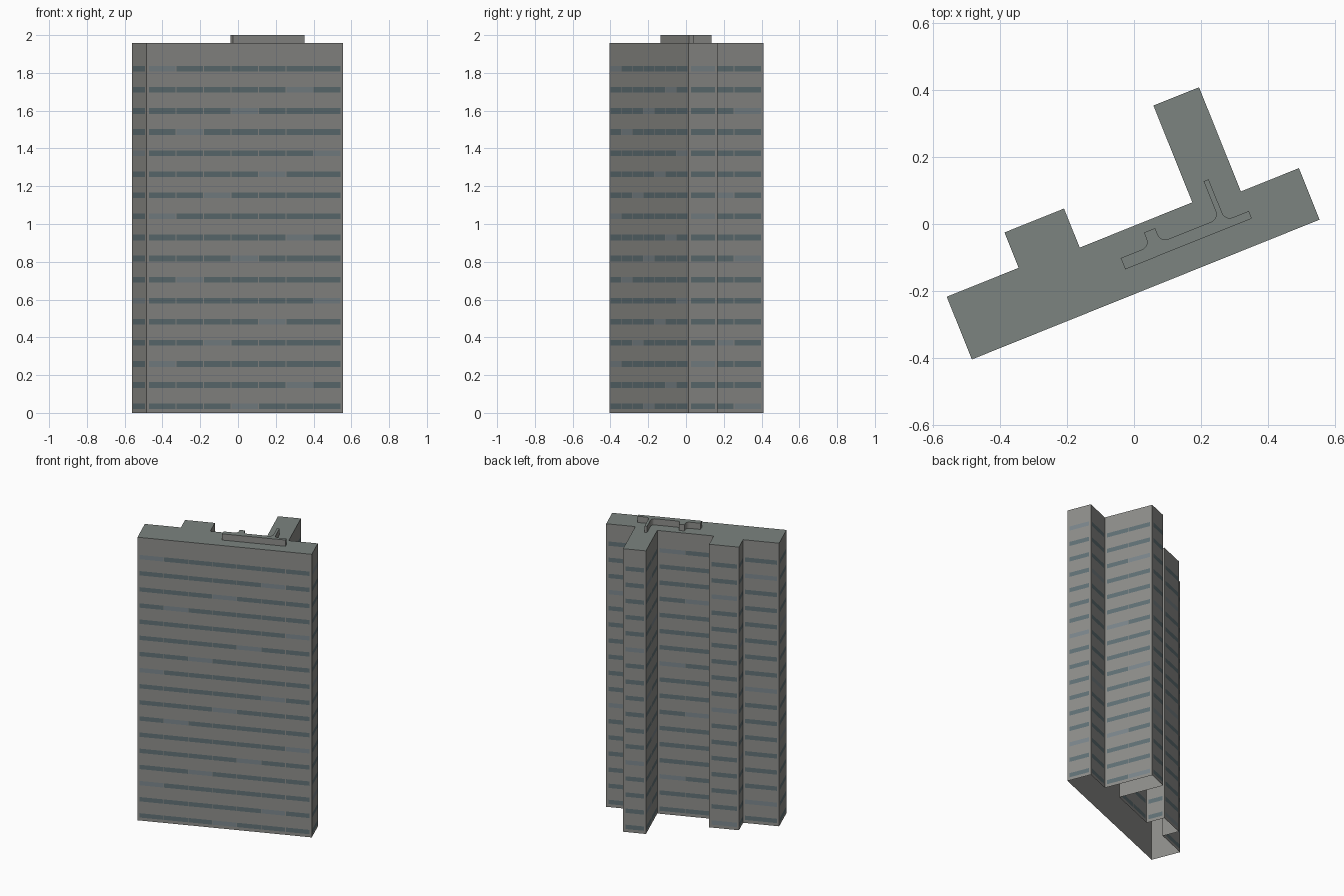
import bpy, math
from mathutils import Vector, Matrix

if "Cube" in bpy.data.objects:
    bpy.data.objects.remove(bpy.data.objects["Cube"])

ROT = Matrix.Rotation(math.radians(21.9), 2)   # the tower is turned on the plot
ROOF_Z, TOP_Z = 1.957, 2.0


def material(name, rgb):
    m = bpy.data.materials.new(name)
    m.diffuse_color = (*rgb, 1)
    m.use_nodes = True
    m.node_tree.nodes["Principled BSDF"].inputs["Base Color"].default_value = m.diffuse_color
    return m


WALL = material("wall_grey", (0.27, 0.27, 0.255))
ROOF = material("roof_grey", (0.20, 0.23, 0.215))
GLASS = material("dark_glass", (0.12, 0.165, 0.18))
PALE = material("pale_glass", (0.20, 0.24, 0.26))


def add_mesh(name, verts, faces, mats, indices):
    me = bpy.data.meshes.new(name)
    me.from_pydata(verts, [], faces)
    for m in mats:
        me.materials.append(m)
    for p, i in zip(me.polygons, indices):
        p.material_index = i
    ob = bpy.data.objects.new(name, me)
    bpy.context.collection.objects.link(ob)
    return ob


def prism(name, outline, z0, z1):
    """Walls and flat top over an outline, open underneath."""
    n = len(outline)
    verts = [(*p, z) for z in (z0, z1) for p in outline]
    faces = [(i, (i + 1) % n, n + (i + 1) % n, n + i) for i in range(n)]
    faces.append(tuple(range(n, 2 * n)))
    return add_mesh(name, verts, faces, [WALL, ROOF], [0] * n + [1])


def fillet(a, p, b, r, steps=6):
    da, db = (a - p).normalized(), (b - p).normalized()
    c = p + r * (da + db)
    angles = [math.pi / 2 * k / steps for k in range(steps + 1)]
    return [c - r * (db * math.cos(t) + da * math.sin(t)) for t in angles]


# Tower shell: long slab with two rear wings
plan = [(-.601, -.195), (.520, -.195), (.520, -.029), (.333, -.029),
        (.333, .307), (.186, .307), (.186, -.005), (-.177, -.005),
        (-.177, .121), (-.369, .121), (-.369, .007), (-.601, .007)]
outline = [ROT @ Vector(p) for p in plan]
prism("tower", outline, 0, ROOF_Z)

# Rooftop plant room with rounded inner corners (marked 1)
plant = [(-.075, -.116, 0), (.333, -.116, 0), (.333, -.092, 0), (.257, -.092, 1),
         (.257, .041, 0), (.241, .041, 0), (.241, -.080, 1), (.054, -.080, 1),
         (.054, -.035, 0), (.018, -.035, 0), (.018, -.080, 1), (-.075, -.080, 0)]
pts = [Vector(p[:2]) for p in plant]
rounded = []
for i, p in enumerate(pts):
    if plant[i][2]:
        rounded += fillet(pts[i - 1], p, pts[(i + 1) % len(pts)], 0.024)
    else:
        rounded.append(p)
prism("plant_room", [ROT @ p for p in rounded], ROOF_Z, TOP_Z)

# Window bands: panes on every wall and floor, every seventh one pale
verts, faces, tint = [], [], []
k = 0
for i, a in enumerate(outline):
    b = outline[(i + 1) % len(outline)]
    length = (b - a).length
    d = (b - a) / length
    out = Vector((d.y, -d.x)) * 0.0012
    count = max(1, round(length / 0.16))
    margin, gap = 0.012, 0.004
    width = (length - 2 * margin) / count
    for j in range(count):
        s0 = a + d * (margin + j * width + gap / 2) + out
        s1 = a + d * (margin + (j + 1) * width - gap / 2) + out
        for floor in range(17):
            z0 = 0.021 + 0.1116 * floor
            z1 = z0 + 0.03
            n = len(verts)
            verts += [(*s0, z0), (*s1, z0), (*s1, z1), (*s0, z1)]
            faces.append((n, n + 1, n + 2, n + 3))
            tint.append(int((k - 2 * floor - 3) % 7 == 0))
        k += 1
add_mesh("window_bands", verts, faces, [GLASS, PALE], tint)
